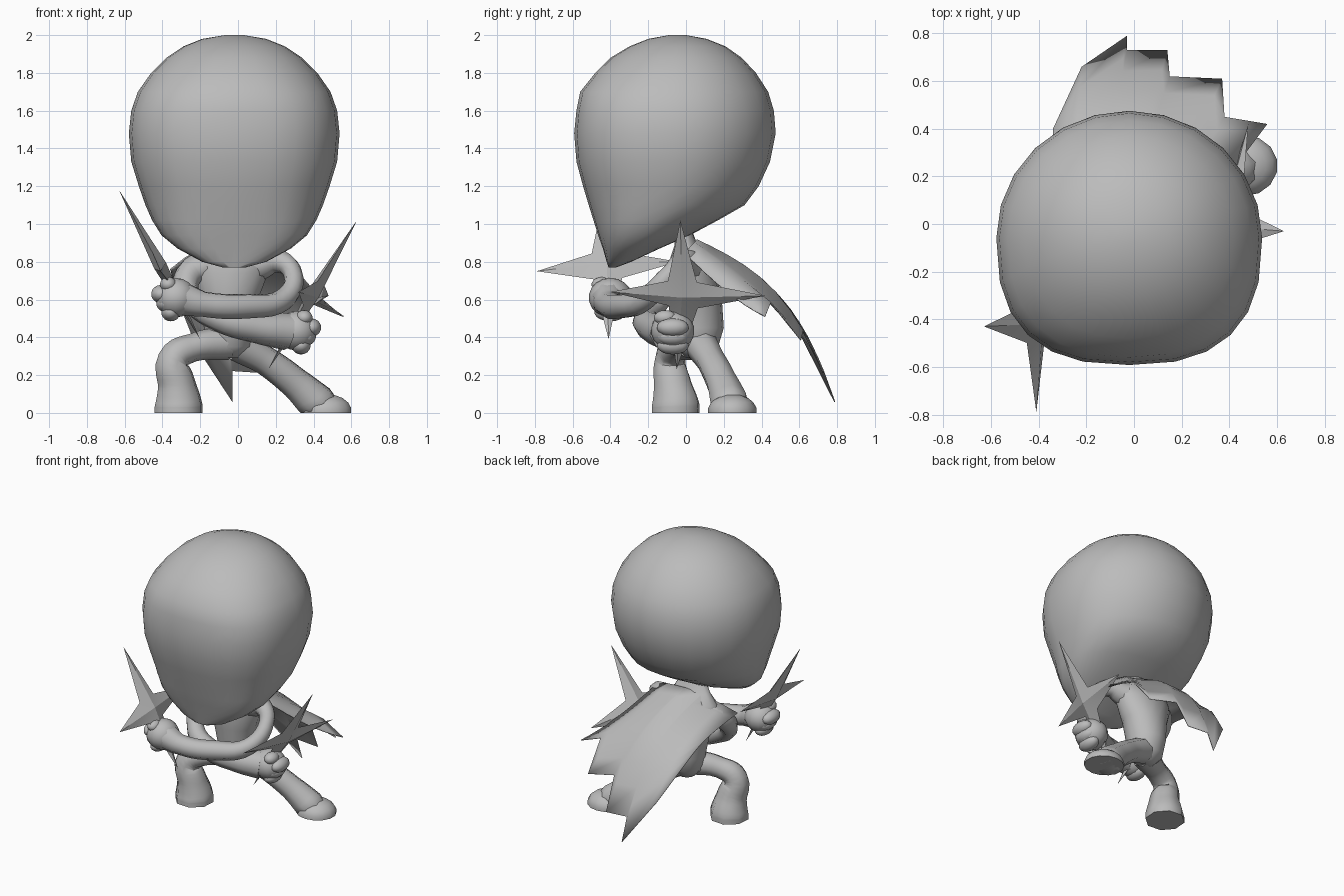
import bpy, bmesh, math
from mathutils import Vector

cube = bpy.data.objects.get("Cube")
if cube:
    bpy.data.objects.remove(cube, do_unlink=True)

GREY = (0.5, 0.5, 0.5, 1)
grey = bpy.data.materials.new("plain grey")
grey.use_nodes = True
grey.diffuse_color = GREY
grey.node_tree.nodes["Principled BSDF"].inputs["Base Color"].default_value = GREY


def finish(obj, angle=40):
    """Give an object its colour and shading."""
    obj.data.materials.clear()
    obj.data.materials.append(grey)
    bpy.ops.object.select_all(action='DESELECT')
    obj.select_set(True)
    bpy.context.view_layer.objects.active = obj
    bpy.ops.object.shade_smooth_by_angle(angle=math.radians(angle))
    return obj


def from_bmesh(name, bm, angle=40):
    bmesh.ops.recalc_face_normals(bm, faces=bm.faces[:])
    mesh = bpy.data.meshes.new(name)
    bm.to_mesh(mesh)
    bm.free()
    obj = bpy.data.objects.new(name, mesh)
    bpy.context.collection.objects.link(obj)
    return finish(obj, angle)


def loft(name, sections, cx, sides=24, square=lambda z: 1.0):
    """Horizontal rings of (height, front, back, half width)."""
    bm = bmesh.new()
    rings = []
    for z, front, back, half in sections:
        ring = []
        for i in range(sides):
            a = 2 * math.pi * i / sides
            c, s = math.cos(a), math.sin(a)
            e = square(z) if s < 0 else 1.0
            x = math.copysign(abs(c) ** e, c) * half
            y = math.copysign(abs(s) ** e, s) * (back - front) / 2
            ring.append(bm.verts.new((cx + x, (front + back) / 2 + y, z)))
        rings.append(ring)
    for a, b in zip(rings, rings[1:]):
        for i in range(sides):
            j = (i + 1) % sides
            bm.faces.new((a[i], a[j], b[j], b[i]))
    bm.faces.new(rings[0])
    bm.faces.new(rings[-1])
    return from_bmesh(name, bm, 60)


def limb(name, points):
    """Smooth tube through points of (x, y, z, radius), flat on the ground."""
    curve = bpy.data.curves.new(name, 'CURVE')
    curve.dimensions = '3D'
    curve.bevel_depth = 1
    curve.bevel_resolution = 2
    curve.resolution_u = 5
    curve.use_fill_caps = True
    spline = curve.splines.new('BEZIER')
    spline.bezier_points.add(len(points) - 1)
    for bp, (x, y, z, r) in zip(spline.bezier_points, points):
        bp.co = (x, y, z)
        bp.radius = r
        bp.handle_left_type = bp.handle_right_type = 'AUTO'
    obj = bpy.data.objects.new(name, curve)
    bpy.context.collection.objects.link(obj)
    bpy.ops.object.select_all(action='DESELECT')
    obj.select_set(True)
    bpy.context.view_layer.objects.active = obj
    bpy.ops.object.convert(target='MESH')
    obj = bpy.context.view_layer.objects.active
    for v in obj.data.vertices:
        v.co.z = max(v.co.z, 0)
    return finish(obj, 60)


def ball(name, centre, radii):
    bm = bmesh.new()
    bmesh.ops.create_uvsphere(bm, u_segments=14, v_segments=9, radius=1)
    for v in bm.verts:
        v.co = Vector([c + p * r for c, p, r in zip(centre, v.co, radii)])
        v.co.z = max(v.co.z, 0)
    return from_bmesh(name, bm, 60)


def star(name, tips, thick=0.035, notch=0.11):
    """Four pointed blade with a raised centre; tips go round in order."""
    bm = bmesh.new()
    tips = [Vector(t) for t in tips]
    mid = sum(tips, Vector()) / 4
    normal = (tips[0] - tips[2]).cross(tips[1] - tips[3]).normalized()
    rim = []
    for i, t in enumerate(tips):
        nxt = tips[(i + 1) % 4]
        bis = (t - mid).normalized() + (nxt - mid).normalized()
        rim += [bm.verts.new(t), bm.verts.new(mid + bis.normalized() * notch)]
    for side in (-1, 1):
        hub = bm.verts.new(mid + normal * thick * side)
        for i in range(8):
            bm.faces.new((hub, rim[i], rim[(i + 1) % 8]))
    return from_bmesh(name, bm, 35)


# Head: round crown and back, blunter face, tapering to a low chin
loft("head", [
    (0.77, -0.41, -0.37, 0.06), (0.80, -0.42, -0.29, 0.17),
    (0.87, -0.44, -0.14, 0.3), (0.94, -0.465, 0.02, 0.385),
    (1.02, -0.49, 0.17, 0.435), (1.10, -0.515, 0.31, 0.47),
    (1.20, -0.545, 0.385, 0.505), (1.33, -0.58, 0.445, 0.545),
    (1.48, -0.592, 0.475, 0.558), (1.60, -0.58, 0.465, 0.545),
    (1.70, -0.56, 0.435, 0.51), (1.80, -0.48, 0.37, 0.44),
    (1.88, -0.40, 0.295, 0.36), (1.94, -0.30, 0.21, 0.27),
    (1.98, -0.20, 0.11, 0.17), (2.0, -0.09, 0.0, 0.05)],
    -0.02, square=lambda z: 0.78 + 0.22 * max(0, (z - 1.6) / 0.4))

# Torso: broad chest, narrow waist, neck
loft("torso", [
    (0.29, 0.0, 0.12, 0.06), (0.35, -0.06, 0.17, 0.12),
    (0.45, -0.07, 0.2, 0.13), (0.6, -0.09, 0.19, 0.155),
    (0.74, -0.1, 0.16, 0.21), (0.83, -0.08, 0.12, 0.21),
    (0.89, -0.06, 0.06, 0.14), (1.0, -0.06, 0.02, 0.08)],
    -0.05, sides=16)

# Legs: one knee bent, one stretched out, both flaring into flat feet
limb("right_leg", [(-0.06, 0.03, 0.37, 0.09), (-0.24, -0.05, 0.345, 0.075),
                   (-0.345, -0.085, 0.28, 0.085), (-0.325, -0.07, 0.15, 0.105),
                   (-0.315, -0.055, 0.04, 0.133), (-0.315, -0.055, 0, 0.133)])
limb("left_leg", [(0.0, 0.08, 0.36, 0.09), (0.14, 0.13, 0.28, 0.078),
                  (0.3, 0.19, 0.16, 0.085), (0.42, 0.23, 0.05, 0.105),
                  (0.5, 0.25, -0.02, 0.08)])
ball("left_foot", (0.465, 0.245, 0.01), (0.14, 0.13, 0.09))

# Arms crossed in front of the body
limb("left_arm", [(0.1, 0.02, 0.78, 0.085), (0.21, -0.01, 0.805, 0.062),
                  (0.29, -0.08, 0.74, 0.05), (0.24, -0.22, 0.6, 0.058),
                  (0.04, -0.34, 0.565, 0.068), (-0.18, -0.41, 0.575, 0.07),
                  (-0.28, -0.41, 0.6, 0.09)])
limb("right_arm", [(-0.16, 0.02, 0.78, 0.09), (-0.26, -0.03, 0.73, 0.075),
                   (-0.25, -0.14, 0.6, 0.06), (-0.1, -0.21, 0.5, 0.07),
                   (0.1, -0.17, 0.45, 0.082), (0.26, -0.1, 0.43, 0.1)])


def fist(side, centre, grip):
    """Palm with a thumb and three fingers stacked along the grip."""
    centre, grip = Vector(centre), Vector(grip).normalized()
    out = Vector((-grip.z, 0, grip.x))
    if out.x * centre.x < 0:
        out = -out
    ball(side + "_palm", centre, (0.11, 0.115, 0.105))
    for i in range(3):
        p = centre + grip * 0.055 * (i - 1) + out * 0.06
        ball(f"{side}_finger_{i + 1}", p, (0.052, 0.085, 0.048))
    ball(side + "_thumb", centre + grip * 0.08 + Vector((0, -0.04, 0)),
         (0.045, 0.06, 0.04))


fist("left", (-0.33, -0.4, 0.61), (-0.5, 0, 0.9))
fist("right", (0.31, -0.07, 0.435), (0.5, 0, 0.85))

# Throwing stars held in the fists
star("left_throwing_star", [(-0.63, -0.43, 1.18), (-0.41, -0.79, 0.75),
                            (-0.2, -0.41, 0.39), (-0.41, -0.04, 0.8)])
star("right_throwing_star", [(0.63, -0.03, 1.02), (0.32, -0.4, 0.64),
                             (0.16, -0.05, 0.23), (0.48, 0.42, 0.62)])

# Torn cape: one smooth sheet, wrapped over the right shoulder, jagged hem
hem = [(-0.34, 0.4), (-0.22, 0.66), (-0.03, 0.79), (-0.03, 0.73),
       (0.14, 0.73), (0.15, 0.62), (0.37, 0.61), (0.38, 0.45), (0.56, 0.42)]
STEPS = 8
bm = bmesh.new()
columns = []
for hx, hy in hem:
    cx = -0.36 + 0.6 * (hx + 0.34) / 0.9
    cy = 0.06 - 1.15 * cx * cx
    column = []
    for s in range(STEPS + 1):
        t = s / STEPS
        x, y = cx + (hx - cx) * t, cy + (hy - cy) * t
        z = 0.95 - 0.5 * y - 1.27 * y ** 4 - (0.6 + 1.2 * (1 - t)) * x * x
        column.append(bm.verts.new((x, y, z)))
    columns.append(column)
for a, b in zip(columns, columns[1:]):
    for s in range(STEPS):
        bm.faces.new((a[s], b[s], b[s + 1], a[s + 1]))
cape = from_bmesh("cape", bm, 60)
solid = cape.modifiers.new("thickness", 'SOLIDIFY')
solid.thickness = 0.006
